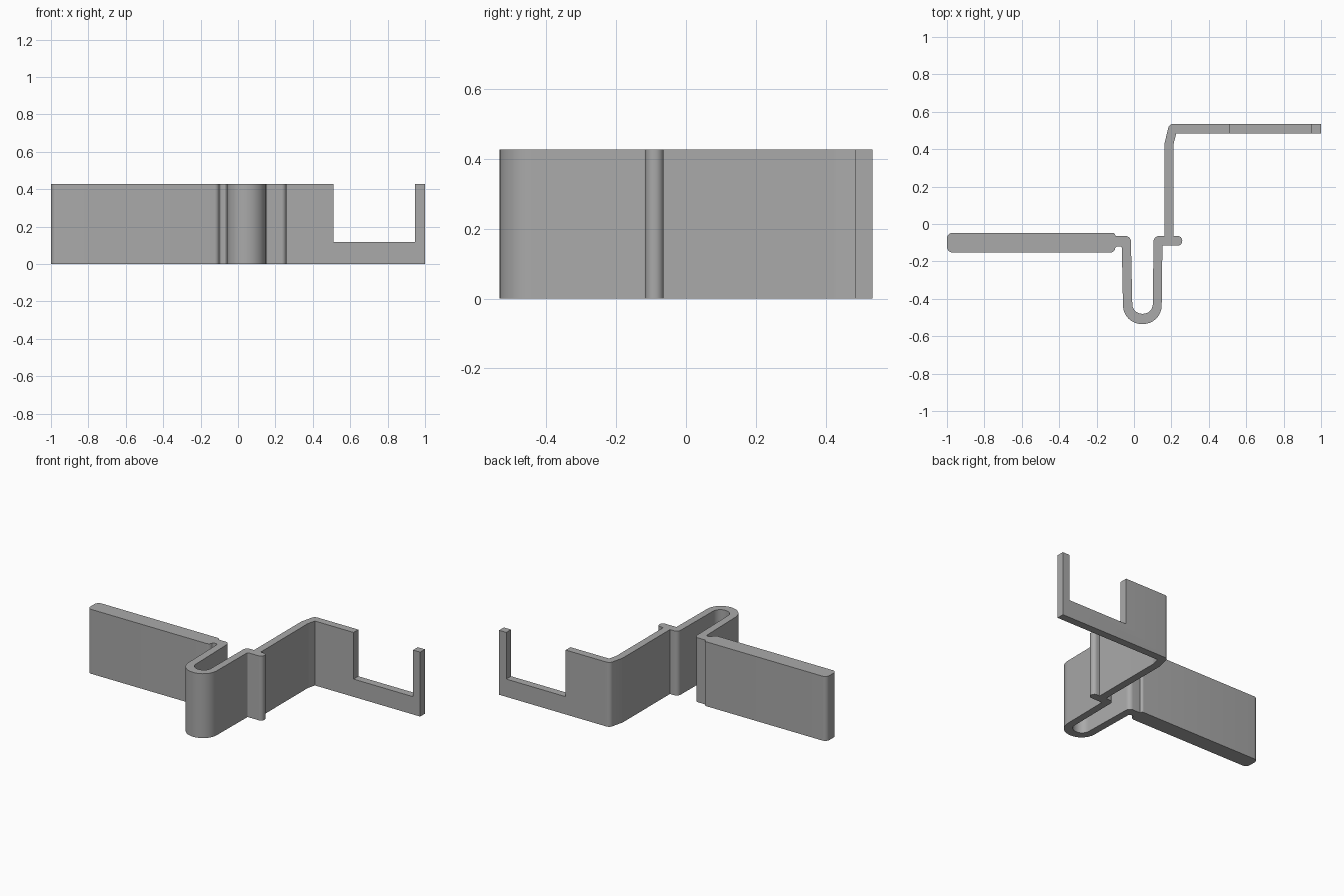
import bpy
import bmesh
import math
from mathutils import Vector

HEIGHT = 0.428

cube = bpy.data.objects.get("Cube")
if cube:
    bpy.data.objects.remove(cube, do_unlink=True)

grey = bpy.data.materials.new("plain grey")
grey.use_nodes = True
colour = (0.4, 0.4, 0.4, 1)
grey.diffuse_color = colour
grey.node_tree.nodes["Principled BSDF"].inputs["Base Color"].default_value = colour


def rounded(corners, steps=8):
    """Replace every (x, y, radius) corner with a tangent arc."""
    result = []
    for i, (x, y, radius) in enumerate(corners):
        p = Vector((x, y))
        if radius == 0:
            result.append(p)
            continue
        a = (Vector(corners[i - 1][:2]) - p).normalized()
        b = (Vector(corners[(i + 1) % len(corners)][:2]) - p).normalized()
        half = a.angle(b) / 2
        centre = p + (a + b).normalized() * radius / math.sin(half)
        start = p + a * radius / math.tan(half) - centre
        end = p + b * radius / math.tan(half) - centre
        sweep = math.pi - 2 * half
        for k in range(steps + 1):
            t = k / steps
            arm = start * math.sin((1 - t) * sweep) + end * math.sin(t * sweep)
            result.append(centre + arm / math.sin(sweep))
    return result


def extrude(name, outline, bottom, top):
    bm = bmesh.new()
    face = bm.faces.new([bm.verts.new((p.x, p.y, bottom)) for p in outline])
    up = bmesh.ops.extrude_face_region(bm, geom=[face])["geom"]
    moved = [v for v in up if isinstance(v, bmesh.types.BMVert)]
    bmesh.ops.translate(bm, verts=moved, vec=(0, 0, top - bottom))
    bmesh.ops.recalc_face_normals(bm, faces=bm.faces)
    mesh = bpy.data.meshes.new(name)
    bm.to_mesh(mesh)
    bm.free()
    mesh.materials.append(grey)
    obj = bpy.data.objects.new(name, mesh)
    bpy.context.collection.objects.link(obj)
    return obj


# Plan outline: x, y and corner radius
arm = [(-0.1, -0.12, 0.012), (-0.1, -0.152, 0.025),
       (-1, -0.152, 0.03), (-1, -0.047, 0.03),
       (-0.1, -0.047, 0.015), (-0.1, -0.064, 0)]
spring_inside = [(-0.017, -0.064, 0.03), (-0.008, -0.48, 0.052),
                 (0.1, -0.48, 0.052), (0.105, -0.064, 0.03)]
upright_back = [(0.163, -0.064, 0), (0.163, 0.43, 0.06), (0.188, 0.535, 0.03)]
plate_end = [(1, 0.535, 0), (1, 0.485, 0)]
upright_front = [(0.226, 0.485, 0), (0.212, 0.43, 0.06), (0.212, -0.064, 0)]
stub = [(0.258, -0.064, 0.025), (0.258, -0.116, 0.025)]
spring_outside = [(0.152, -0.116, 0.006), (0.147, -0.535, 0.1),
                  (-0.057, -0.535, 0.1), (-0.065, -0.12, 0.01)]
clip = extrude("spring_clip", rounded(
    arm + spring_inside + upright_back + plate_end
    + upright_front + stub + spring_outside), 0, HEIGHT)

# Notch that leaves a low ledge and a thin end post
notch = [Vector(p) for p in ((0.51, 0.4), (0.947, 0.4), (0.947, 0.6), (0.51, 0.6))]
cutter = extrude("notch_cutter", notch, 0.118, 0.6)
cutter.hide_render = True
cut = clip.modifiers.new("notch", 'BOOLEAN')
cut.operation = 'DIFFERENCE'
cut.solver = 'EXACT'
cut.object = cutter

bpy.ops.object.select_all(action='DESELECT')
clip.select_set(True)
bpy.context.view_layer.objects.active = clip
bpy.ops.object.modifier_apply(modifier=cut.name)
bpy.data.objects.remove(cutter, do_unlink=True)
bpy.ops.object.shade_smooth_by_angle(angle=math.radians(30))
